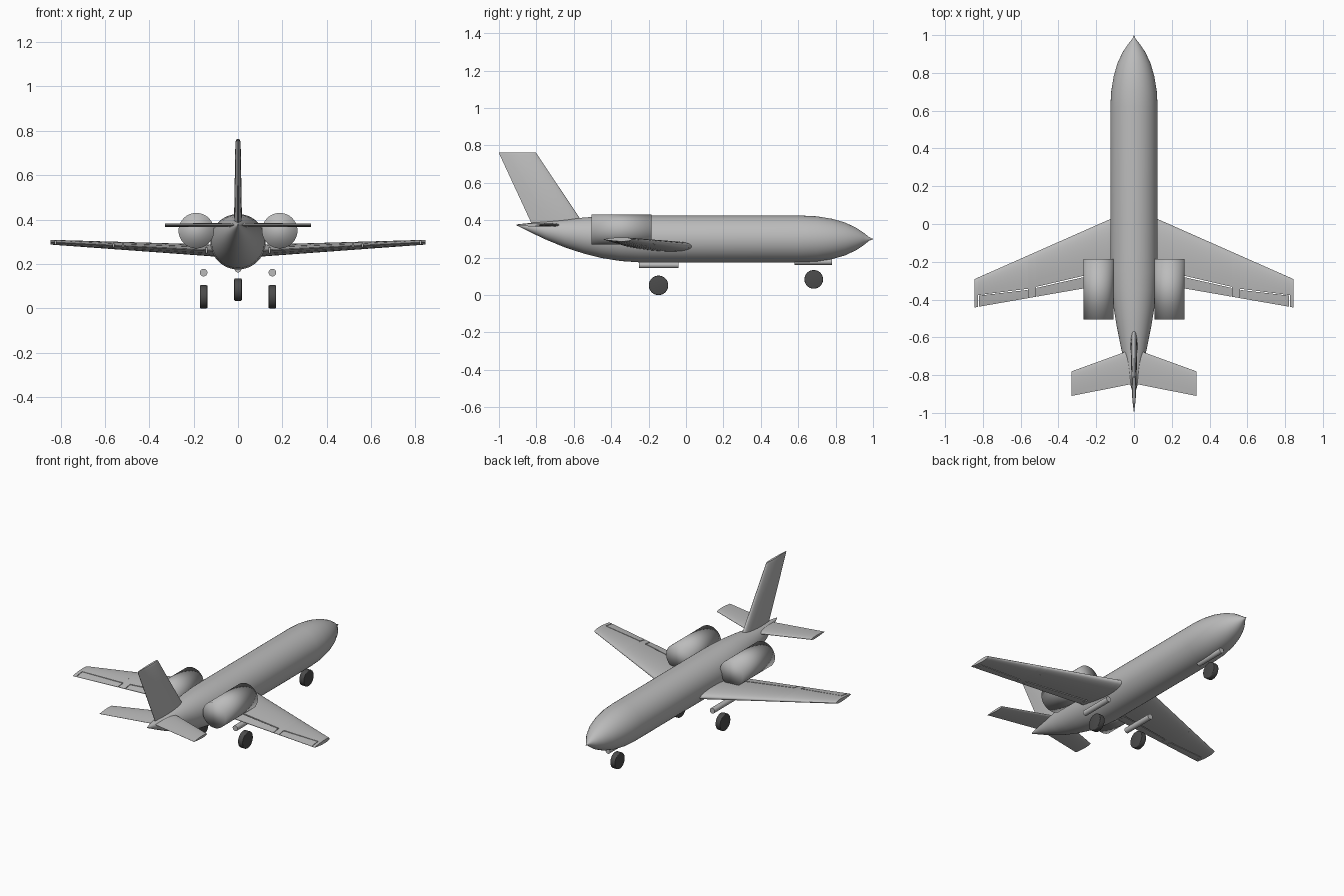
import bpy, bmesh, math
from mathutils import Matrix, Vector

cube = bpy.data.objects.get("Cube")
if cube:
    bpy.data.objects.remove(cube, do_unlink=True)


def material(name, value):
    m = bpy.data.materials.new(name)
    m.use_nodes = True
    color = (value, value, value, 1)
    m.diffuse_color = color
    m.node_tree.nodes["Principled BSDF"].inputs["Base Color"].default_value = color
    return m


light_grey = material("light grey paint", 0.5)
rubber = material("dark rubber", 0.07)


def finish(bm, name, mat, mirror=False, angle=40):
    bmesh.ops.recalc_face_normals(bm, faces=bm.faces)
    mesh = bpy.data.meshes.new(name)
    bm.to_mesh(mesh)
    bm.free()
    ob = bpy.data.objects.new(name, mesh)
    bpy.context.collection.objects.link(ob)
    mesh.materials.append(mat)
    bpy.ops.object.select_all(action='DESELECT')
    ob.select_set(True)
    bpy.context.view_layer.objects.active = ob
    bpy.ops.object.shade_smooth_by_angle(angle=math.radians(angle))
    if mirror:
        ob.modifiers.new("both sides", 'MIRROR')
    return ob


def loft(bm, rings):
    """Skin a list of equal-length closed rings and cap both ends."""
    loops = [[bm.verts.new(p) for p in ring] for ring in rings]
    n = len(loops[0])
    for a, b in zip(loops, loops[1:]):
        for i in range(n):
            j = (i + 1) % n
            bm.faces.new((a[i], a[j], b[j], b[i]))
    bm.faces.new(loops[0])
    bm.faces.new(loops[-1])


def foil(section, f0, f1, upright=False, steps=10):
    """Aerofoil slice from chord fraction f0 to f1 of (span, height, lead, trail, thick)."""
    span, height, lead, trail, thick = section
    upper, lower = [], []
    for i in range(steps + 1):
        t = i / steps
        t = t * t if f0 == 0 else t
        f = f0 + (f1 - f0) * t
        half = thick * (1.3 * math.sqrt(f) * (1 - f) + 0.04)
        y = lead + (trail - lead) * f
        for side, s in ((upper, 1), (lower, -1)):
            off = height + s * half
            side.append((off, y, span) if upright else (span, y, off))
    return upper + lower[::-1]


def blend(a, b, t):
    return [p + (q - p) * t for p, q in zip(a, b)]


# Fuselage: y, bottom, top, half width
stations = [(-0.905, 0.372, 0.378, 0.003), (-0.83, 0.335, 0.386, 0.026),
            (-0.75, 0.297, 0.393, 0.048), (-0.65, 0.256, 0.403, 0.07),
            (-0.55, 0.223, 0.414, 0.09), (-0.45, 0.198, 0.422, 0.107),
            (-0.35, 0.182, 0.425, 0.12), (-0.25, 0.175, 0.425, 0.125),
            (0.62, 0.175, 0.425, 0.125), (0.7, 0.179, 0.421, 0.121),
            (0.78, 0.192, 0.408, 0.108), (0.85, 0.212, 0.388, 0.088),
            (0.91, 0.24, 0.36, 0.06), (0.95, 0.267, 0.333, 0.033),
            (0.98, 0.291, 0.309, 0.009), (1.0, 0.299, 0.301, 0.001)]
bm = bmesh.new()
rings = []
for y, low, high, half in stations:
    mid, tall = (low + high) / 2, (high - low) / 2
    rings.append([(half * math.cos(k * math.tau / 48), y, mid + tall * math.sin(k * math.tau / 48))
                  for k in range(48)])
loft(bm, rings)
finish(bm, "fuselage", light_grey)

# Main wing, split along the span so the control surfaces sit in cutouts
wing_root = (0.06, 0.258, 0.055, -0.305, 0.052)
wing_tip = (0.845, 0.298, -0.292, -0.442, 0.02)


def wing_at(x):
    return blend(wing_root, wing_tip, (x - wing_root[0]) / (wing_tip[0] - wing_root[0]))


def wing_piece(bm, x0, x1, start, end):
    loft(bm, [foil(wing_at(x0), start[0], end[0]), foil(wing_at(x1), start[1], end[1])])


flap_hinge, aileron_hinge = (0.78, 0.78), (0.78, 0.6)
front, rear = (0, 0), (1, 1)
bm = bmesh.new()
wing_piece(bm, 0.06, 0.14, front, rear)
wing_piece(bm, 0.14, 0.52, front, flap_hinge)
wing_piece(bm, 0.52, 0.56, front, rear)
wing_piece(bm, 0.56, 0.825, front, aileron_hinge)
wing_piece(bm, 0.825, 0.845, front, rear)
finish(bm, "wings", light_grey, mirror=True)

for name, x0, x1, hinge in (("flaps", 0.144, 0.516, flap_hinge),
                            ("ailerons", 0.564, 0.821, aileron_hinge)):
    bm = bmesh.new()
    wing_piece(bm, x0, x1, [h + 0.025 for h in hinge], rear)
    finish(bm, name, light_grey, mirror=True)

# Tailplane
bm = bmesh.new()
loft(bm, [foil(s, 0, 1) for s in ((0.0, 0.375, -0.66, -0.845, 0.018),
                                  (0.33, 0.375, -0.78, -0.91, 0.014))])
finish(bm, "tailplane", light_grey, mirror=True)

# Fin, standing upright with a rounded tip
bm = bmesh.new()
loft(bm, [foil(s, 0, 1, upright=True) for s in ((0.37, 0, -0.54, -0.82, 0.034),
                                                (0.75, 0, -0.795, -0.996, 0.022),
                                                (0.763, 0, -0.803, -1.0, 0.012))])
finish(bm, "fin", light_grey)


def barrel(name, center, radius, length, axis, mat, mirror=False, bevel=0, angle=40):
    """Cylinder along the x or y axis, optionally with rounded rims."""
    bm = bmesh.new()
    turn = Matrix.Rotation(math.pi / 2, 4, 'Y' if axis == 'X' else 'X')
    bmesh.ops.create_cone(bm, cap_ends=True, segments=40, radius1=radius, radius2=radius,
                          depth=length, matrix=Matrix.Translation(Vector(center)) @ turn)
    if bevel:
        rims = [e for e in bm.edges if any(len(f.verts) > 4 for f in e.link_faces)]
        bmesh.ops.bevel(bm, geom=rims, offset=bevel, segments=3, profile=0.5, affect='EDGES')
    finish(bm, name, mat, mirror, angle)


# Engines, with soft shading across their ends
barrel("engines", (0.188, -0.345, 0.35), 0.08, 0.32, 'Y', light_grey, mirror=True, angle=180)

# Landing gear fairings and wheels
barrel("main_gear_fairings", (0.155, -0.145, 0.161), 0.017, 0.21, 'Y', light_grey, mirror=True)
barrel("nose_gear_fairing", (0, 0.68, 0.178), 0.016, 0.2, 'Y', light_grey)
barrel("main_wheels", (0.155, -0.147, 0.052), 0.052, 0.034, 'X', rubber, mirror=True, bevel=0.004)
barrel("nose_wheel", (0, 0.683, 0.084), 0.05, 0.034, 'X', rubber, bevel=0.004)
